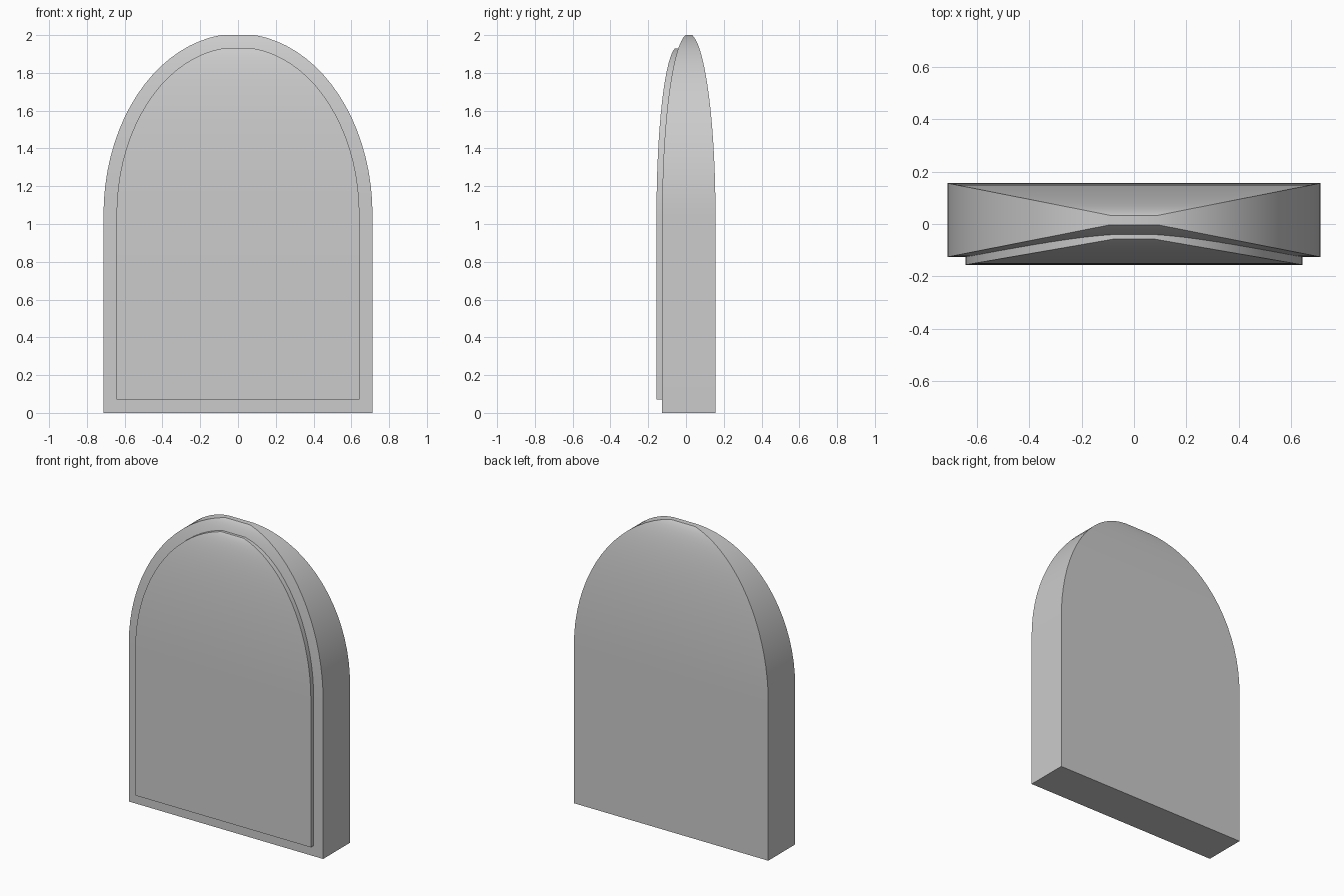
import bpy, bmesh, math

if "Cube" in bpy.data.objects:
    bpy.data.objects.remove(bpy.data.objects["Cube"])

SEGMENTS = 18
CAP = 0.127   # relative width of the small flat cap on top


def domed_slab(name, half_w, half_d, y_mid, z_bottom, z_spring, z_top):
    """Rectangular slab whose width and depth shrink together along an ellipse."""
    end = math.acos(CAP)
    rise = (z_top - z_spring) / math.sin(end)
    levels = [(1.0, z_bottom)]
    for i in range(SEGMENTS + 1):
        a = end * i / SEGMENTS
        levels.append((math.cos(a), z_spring + rise * math.sin(a)))

    bm = bmesh.new()
    rings = []
    for s, z in levels:
        rings.append([bm.verts.new((sx * half_w * s, y_mid + sy * half_d * s, z))
                      for sx, sy in ((-1, -1), (1, -1), (1, 1), (-1, 1))])
    for low, high in zip(rings, rings[1:]):
        for k in range(4):
            n = (k + 1) % 4
            bm.faces.new((low[k], low[n], high[n], high[k]))
    bm.faces.new(rings[0][::-1])
    bm.faces.new(rings[-1])

    mesh = bpy.data.meshes.new(name)
    bm.to_mesh(mesh)
    bm.free()
    obj = bpy.data.objects.new(name, mesh)
    bpy.context.collection.objects.link(obj)
    bpy.ops.object.select_all(action='DESELECT')
    obj.select_set(True)
    bpy.context.view_layer.objects.active = obj
    bpy.ops.object.shade_smooth_by_angle(angle=math.radians(30))
    return obj


# Main headstone slab
domed_slab("stone_slab", 0.712, 0.141, 0.015, 0.0, 1.05, 2.0)

# Raised front panel, its back half buried in the slab
domed_slab("front_panel", 0.643, 0.112, -0.044, 0.07, 1.05, 1.93)
